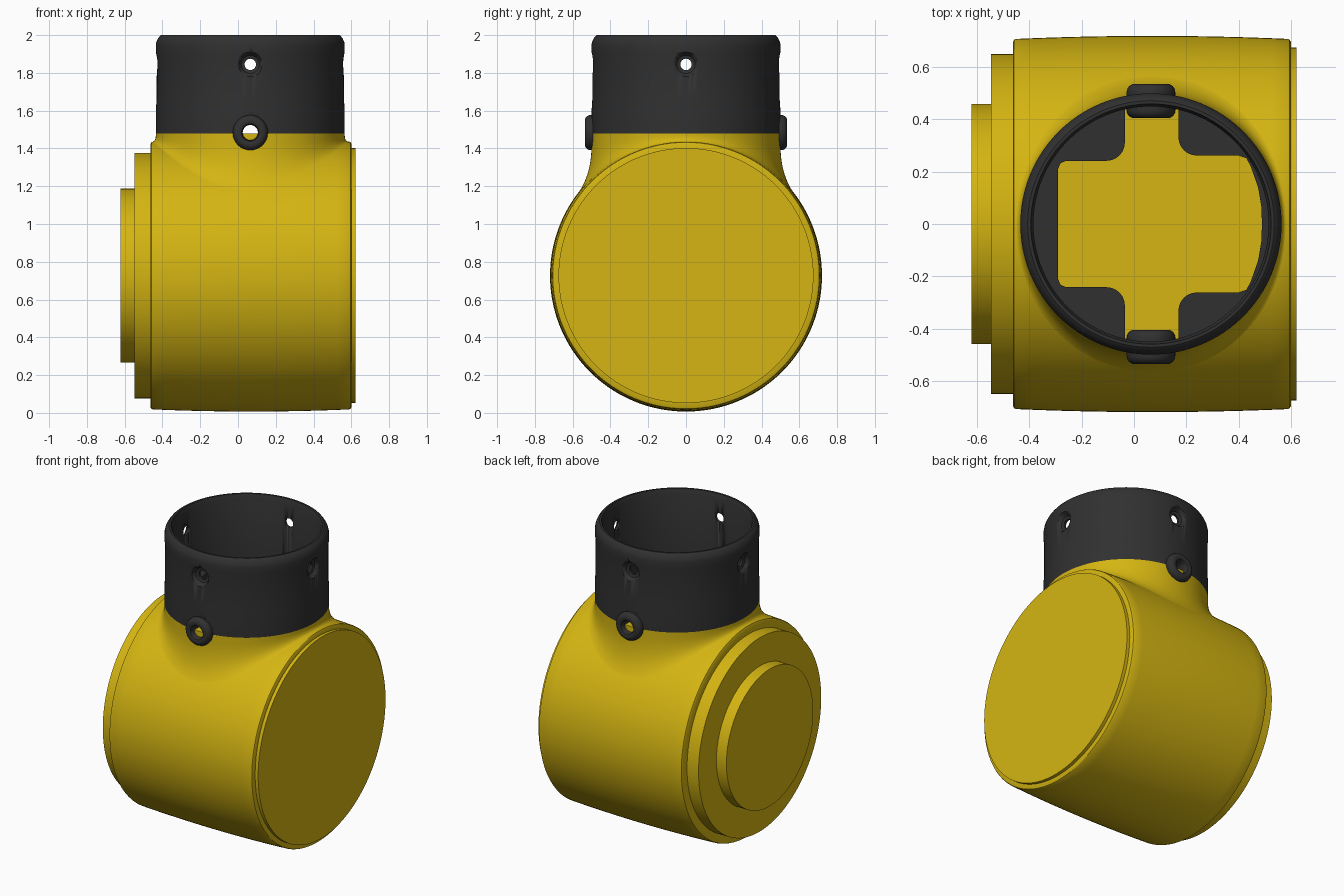
import bpy, bmesh, math
from mathutils import Matrix, Vector

if "Cube" in bpy.data.objects:
    bpy.data.objects.remove(bpy.data.objects["Cube"])

ZC, CX, NECK, SEAM = 0.727, 0.065, 0.5, 1.48   # drum axis height, neck centre x, neck radius, seam height


def material(name, rgb):
    m = bpy.data.materials.new(name)
    m.diffuse_color = (*rgb, 1)
    m.use_nodes = True
    m.node_tree.nodes["Principled BSDF"].inputs["Base Color"].default_value = m.diffuse_color
    return m


YELLOW = material("yellow_paint", (0.66, 0.46, 0.006))
DARK = material("dark_plastic", (0.03, 0.03, 0.03))
ALONG_X = Matrix.Rotation(math.pi / 2, 4, 'Y')


def finish(name, bm, mat, angle=30):
    bmesh.ops.recalc_face_normals(bm, faces=bm.faces)
    me = bpy.data.meshes.new(name)
    bm.to_mesh(me)
    bm.free()
    ob = bpy.data.objects.new(name, me)
    bpy.context.collection.objects.link(ob)
    if mat:
        me.materials.append(mat)
    bpy.ops.object.select_all(action='DESELECT')
    bpy.context.view_layer.objects.active = ob
    ob.select_set(True)
    bpy.ops.object.shade_smooth_by_angle(angle=math.radians(angle))
    return ob


def bridge(bm, rings):
    n = len(rings[0])
    for a, b in zip(rings, rings[1:]):
        for i in range(n):
            bm.faces.new((a[i], a[(i + 1) % n], b[(i + 1) % n], b[i]))


def lathe(name, profile, matrix, mat, seg=128, ring=False):
    """Revolve (radius, height) points about local z; ring closes the loop, else the ends are capped."""
    bm = bmesh.new()
    rings = [[bm.verts.new(matrix @ Vector((r * math.cos(t), r * math.sin(t), h)))
              for t in (2 * math.pi * i / seg for i in range(seg))] for r, h in profile]
    bridge(bm, rings + rings[:1] if ring else rings)
    if not ring:
        bm.faces.new(rings[0])
        bm.faces.new(rings[-1])
    return finish(name, bm, mat)


def drum_radius(x):
    return 0.72 - 0.012 * ((x - 0.07) / 0.53) ** 2


def drum_top(x, y):
    return ZC + math.sqrt(drum_radius(x) ** 2 - y * y)


# Barrel-shaped drum and its stepped end discs
axis = Matrix.Translation((0, 0, ZC)) @ ALONG_X
xs = [-0.45 + 1.04 * i / 16 for i in range(17)]
lathe("drum", [(0.65, -0.463), (0.698, -0.463), (0.705, -0.459)] + [(drum_radius(x), x) for x in xs]
      + [(0.705, 0.596), (0.698, 0.6), (0.65, 0.6)], axis, YELLOW, 160)
lathe("left_disc", [(0.65, -0.44), (0.65, -0.548)], axis, YELLOW)
lathe("left_boss", [(0.46, -0.52), (0.46, -0.622)], axis, YELLOW)
lathe("right_disc", [(0.675, 0.58), (0.675, 0.622)], axis, YELLOW)

# Neck with a fillet that follows the drum, closed by a flat floor
bm = bmesh.new()
rings = [[] for _ in range(12)]
for i in range(128):
    t = 2 * math.pi * i / 128
    s = math.sin(t) ** 2
    ray = Vector((math.cos(t), math.sin(t)))

    def on_drum(r):
        return drum_top(CX + r * ray.x, r * ray.y)
    d = 0.022 + 0.065 * s
    p1 = Vector((NECK, on_drum(NECK)))
    p0 = Vector((NECK, min(SEAM - 0.002, p1.y + 0.035 + 0.14 * s)))
    p2 = Vector((NECK + d, on_drum(NECK + d) - 0.001))
    pts = [Vector((NECK, SEAM))]
    for k in range(11):
        u = k / 10
        pts.append(p0 * (1 - u) ** 2 + p1 * 2 * u * (1 - u) + p2 * u * u)
    for ring, p in zip(rings, pts):
        ring.append(bm.verts.new((CX + p.x * ray.x, p.x * ray.y, p.y)))
bridge(bm, rings)
bm.faces.new(rings[0])
finish("neck", bm, YELLOW)

# Dark collar tube with rounded rim
neck_axis = Matrix.Translation((CX, 0, 0))
collar = lathe("collar", [(0.45, SEAM), (0.5, SEAM), (0.5, 1.6), (0.496, 1.66), (0.496, 1.87),
                          (0.5, 1.91), (0.5, 1.95), (0.497, 1.965), (0.489, 1.982), (0.479, 1.995),
                          (0.472, 2.0), (0.46, 2.0), (0.457, 1.985), (0.45, 1.97)],
               neck_axis, DARK, ring=True)

# Cutters: four countersunk screw holes and two grommet holes
cutters = []
for k in range(4):
    m = Matrix.Translation((CX, 0, 1.845)) @ Matrix.Rotation(k * math.pi / 2, 4, 'Z') @ ALONG_X
    cutters.append(lathe("screw_cutter", [(0.03, 0.38), (0.03, 0.465), (0.048, 0.47), (0.066, 0.497),
                                          (0.066, 0.56)], m, None, 32))
side = [Matrix.Translation((CX, 0, SEAM + 0.004)) @ Matrix.Rotation(a, 4, 'Z') @ ALONG_X
        for a in (math.pi / 2, -math.pi / 2)]
for m in side:
    cutters.append(lathe("grommet_cutter", [(0.06, 0.38), (0.06, 0.56)], m, None, 32))
bpy.ops.object.select_all(action='DESELECT')
bpy.context.view_layer.objects.active = collar
collar.select_set(True)
for c in cutters:
    c.hide_render = True
    mod = collar.modifiers.new("hole", 'BOOLEAN')
    mod.object, mod.operation, mod.solver = c, 'DIFFERENCE', 'EXACT'
    while collar.modifiers[0] != mod:
        bpy.ops.object.modifier_move_up(modifier=mod.name)
    bpy.ops.object.modifier_apply(modifier=mod.name)
for c in cutters:
    bpy.data.objects.remove(c)

# Rounded grommets through the collar wall, front and back
for m, name in zip(side, ("back_grommet", "front_grommet")):
    prof = [(0.04, 0.43), (0.04, 0.515)]
    prof += [(0.062 + 0.031 * math.sin(a), 0.505 + 0.031 * math.cos(a))
             for a in (math.radians(d) for d in range(-30, 91, 15))]
    prof += [(0.062 + 0.031 * math.cos(a), 0.436 - 0.031 * math.sin(a))
             for a in (math.radians(d) for d in range(0, 121, 15))]
    lathe(name, prof, m, DARK, 48, ring=True)


# Inner retaining plates leaving a cross-shaped opening
def corner(x, y, dx, r=0.05):
    """Rounded inside corner between the slot edge and the shoulder."""
    return [(x + dx * r * (1 - math.cos(a)), y + r * (1 - math.sin(a)))
            for a in (math.pi / 2 * i / 6 for i in range(7))]


def plate(name, half, a0):
    """half: inner edge for y >= 0 from the slot to the middle; a0: arc angle where the slot starts."""
    inner = half + [(x, -y) for x, y in reversed(half) if y > 1e-4]
    side_sign = 1 if math.cos(a0) > 0 else -1
    end = -a0 if side_sign > 0 else 2 * math.pi - a0
    arc = [(CX + 0.456 * math.cos(end + (a0 - end) * i / 40),
            0.456 * math.sin(end + (a0 - end) * i / 40)) for i in range(41)]
    bm = bmesh.new()
    f = bm.faces.new([bm.verts.new((x, y, SEAM)) for x, y in inner + arc])
    top = bmesh.ops.extrude_face_region(bm, geom=[f])["geom"]
    bmesh.ops.translate(bm, vec=(0, 0, 0.07), verts=[v for v in top if isinstance(v, bmesh.types.BMVert)])
    finish(name, bm, DARK)


plate("left_plate", corner(-0.035, 0.242, -1, 0.07) + [(-0.26, 0.242), (-0.281, 0.233), (-0.29, 0.212), (-0.29, 0)],
      math.acos(-0.1 / 0.456))
plate("right_plate", corner(0.17, 0.262, 1, 0.07) + [(0.40, 0.262), (0.43, 0.252), (0.447, 0.22),
                                                     (0.475, 0.14), (0.487, 0.07), (0.49, 0)],
      math.acos(0.105 / 0.456))
